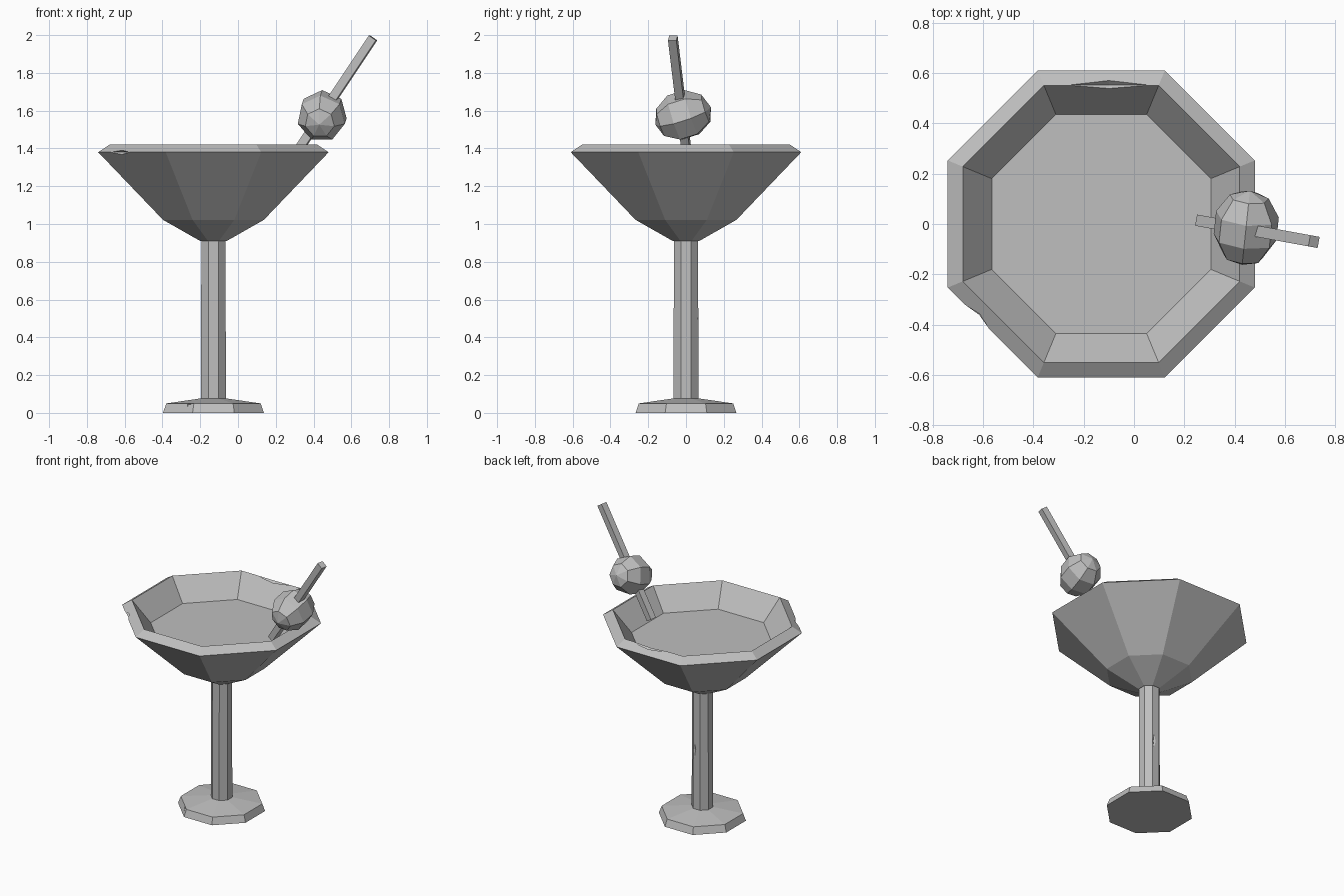
import bpy, bmesh, math
from mathutils import Vector, Matrix

if "Cube" in bpy.data.objects:
    bpy.data.objects.remove(bpy.data.objects["Cube"], do_unlink=True)

grey = bpy.data.materials.new("plain grey")
grey.use_nodes = True
colour = (0.52, 0.52, 0.52, 1)
grey.diffuse_color = colour
grey.node_tree.nodes["Principled BSDF"].inputs["Base Color"].default_value = colour

SIDES = 8
AXIS_X = -0.13  # the glass stands beside the centre, the stick leans out


def finish(name, bm):
    bmesh.ops.recalc_face_normals(bm, faces=bm.faces)
    mesh = bpy.data.meshes.new(name)
    bm.to_mesh(mesh)
    bm.free()
    mesh.materials.append(grey)
    ob = bpy.data.objects.new(name, mesh)
    bpy.context.collection.objects.link(ob)
    return ob


def lathe(name, profile):
    """Closed eight-sided solid from (distance to flat, height) pairs."""
    bm = bmesh.new()
    rings = []
    for flat, z in profile:
        r = flat / math.cos(math.pi / SIDES)
        angles = [2 * math.pi * (i + 0.5) / SIDES for i in range(SIDES)]
        rings.append([bm.verts.new((AXIS_X + r * math.cos(a), r * math.sin(a), z)) for a in angles])
    for low, high in zip(rings, rings[1:]):
        for i in range(SIDES):
            j = (i + 1) % SIDES
            bm.faces.new((low[i], low[j], high[j], high[i]))
    bm.faces.new(rings[0])
    bm.faces.new(rings[-1])
    return finish(name, bm)


def chip(target, centre, size, turn=0):
    """Knock a small diamond-shaped chip out of a part."""
    bm = bmesh.new()
    bmesh.ops.create_uvsphere(bm, u_segments=4, v_segments=2, radius=1)
    bm.transform(Matrix.Translation(centre) @ Matrix.Rotation(turn, 4, "Z")
                 @ Matrix.Diagonal((*size, 1)))
    cutter = finish("chip_cutter", bm)
    cutter.hide_render = True
    mod = target.modifiers.new("chip", "BOOLEAN")
    mod.operation = "DIFFERENCE"
    mod.solver = "EXACT"
    mod.object = cutter
    bpy.context.view_layer.objects.active = target
    bpy.ops.object.modifier_apply(modifier=mod.name)
    bpy.data.objects.remove(cutter, do_unlink=True)


# Glass: foot, stem, and bowl filled to a flat drink surface
foot = lathe("foot", [(0.267, 0), (0.25, 0.05), (0.066, 0.077)])
stem = lathe("stem", [(0.066, 0.07), (0.064, 0.915)])
bowl = lathe("bowl", [(0.07, 0.91), (0.267, 1.022), (0.61, 1.38),
                      (0.55, 1.42), (0.435, 1.27)])

# Wear on the rim, foot and stem
chip(bowl, (-0.10, 0.553, 1.42), (0.16, 0.03, 0.03))
chip(bowl, (-0.625, -0.37, 1.38), (0.075, 0.035, 0.02), -math.pi / 4)
chip(foot, (-0.265, -0.235, 0.045), (0.02, 0.02, 0.025))
chip(stem, (-0.115, 0.066, 0.5), (0.015, 0.01, 0.06))

# Square cocktail stick
top, bottom = Vector((0.715, -0.07, 1.985)), Vector((0.265, 0.012, 1.31))
lean = (top - bottom).to_track_quat("Z", "Y").to_matrix().to_4x4()
bm = bmesh.new()
bmesh.ops.create_cube(bm, size=1)
bm.transform(Matrix.Translation((top + bottom) / 2) @ lean
             @ Matrix.Diagonal((0.045, 0.045, (top - bottom).length, 1)))
finish("cocktail_stick", bm)

# Faceted olive threaded on the stick
bm = bmesh.new()
bmesh.ops.create_uvsphere(bm, u_segments=7, v_segments=5, radius=1)
tilt = Vector((0.1, 0.95, 0.3)).to_track_quat("Z", "Y").to_matrix().to_4x4()
bm.transform(Matrix.Translation((0.445, -0.015, 1.572)) @ tilt
             @ Matrix.Diagonal((0.135, 0.135, 0.155, 1)))
finish("olive", bm)
